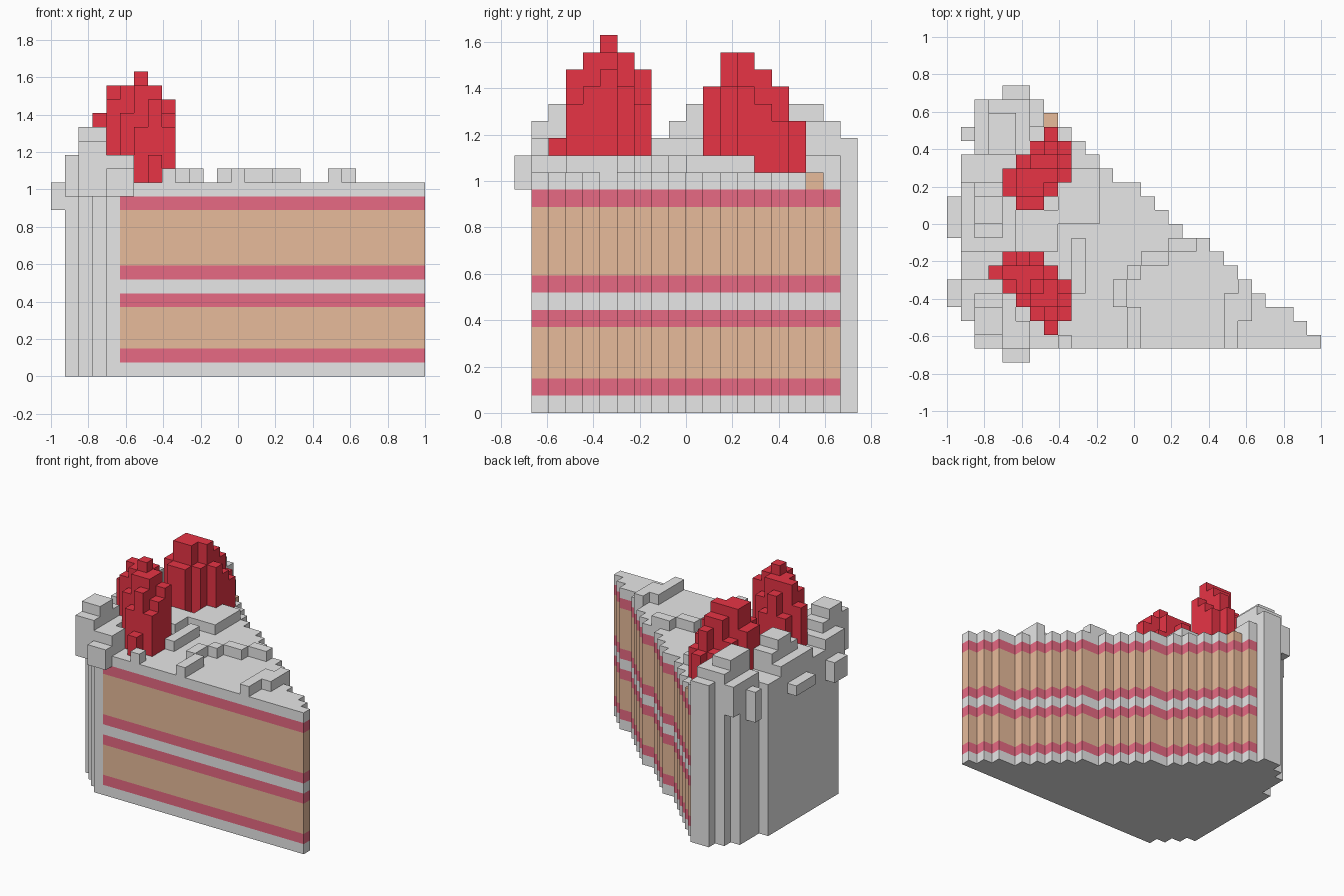
import bpy
import bmesh
from mathutils import Vector

if "Cube" in bpy.data.objects:
    bpy.data.objects.remove(bpy.data.objects["Cube"])

# Block grid: 27 wide, 20 deep, 22 high
S = 2 / 27
ORIGIN = Vector((-1, -10 * S, 0))


def material(name, rgb):
    m = bpy.data.materials.new(name)
    m.use_nodes = True
    m.diffuse_color = (*rgb, 1)
    m.node_tree.nodes["Principled BSDF"].inputs["Base Color"].default_value = (*rgb, 1)
    return m


cream = material("cream white", (1, 1, 1))
sponge = material("sponge tan", (1, .62, .41))
jam = material("jam pink", (1, .177, .285))
berry = material("berry red", (1, .043, .075))

cells = {}   # block position -> part name
parts = {}   # part name -> material


def fill(part, mat, xs, ys, zs):
    """Fill an inclusive range of blocks with a part."""
    parts[part] = mat
    for x in range(xs[0], xs[1] + 1):
        for y in range(ys[0], ys[1] + 1):
            for z in range(zs[0], zs[1] + 1):
                cells[x, y, z] = part


# Layered wedge: (name, material, first level, last level)
layers = [("bottom_cream", cream, 0, 0), ("lower_jam", jam, 1, 1),
          ("lower_sponge", sponge, 2, 4), ("lower_jam_top", jam, 5, 5),
          ("middle_cream", cream, 6, 6), ("upper_jam", jam, 7, 7),
          ("upper_sponge", sponge, 8, 11), ("upper_jam_top", jam, 12, 12),
          ("top_cream", cream, 13, 13)]
depth = [18, 18, 17, 16, 15, 14, 13, 12, 12, 11, 10, 9, 8, 8, 7, 6, 5, 4, 3, 3, 2, 1]
for name, mat, low, high in layers:
    for step, back in enumerate(depth):
        fill(name, mat, (step + 5, step + 5), (1, back), (low, high))
fill("upper_sponge", sponge, (7, 7), (17, 17), (13, 13))

# Rounded frosting wall on the wide end
for y in range(1, 20):
    start = max(1, 5 - y, 2 if y > 14 else 1, y - 15)
    fill("frosting_wall", cream, (start, 4), (y, y), (0, 14 if y < 19 else 15))
fill("frosting_wall", cream, (5, 5), (19, 19), (0, 15))

# Piped frosting mounds: (x range, y range, z range)
for box in [((2, 4), (1, 5), (13, 15)), ((2, 3), (1, 4), (16, 16)), ((2, 3), (2, 3), (17, 17)),
            ((1, 1), (3, 5), (13, 15)), ((4, 5), (0, 0), (13, 14)), ((5, 5), (1, 2), (14, 15)),
            ((0, 0), (4, 5), (12, 13)), ((0, 0), (9, 11), (13, 13)),
            ((1, 4), (8, 12), (14, 15)), ((2, 3), (9, 12), (16, 16)), ((2, 3), (10, 11), (17, 17)),
            ((2, 5), (15, 18), (14, 15)), ((3, 5), (15, 18), (16, 16)), ((3, 4), (15, 17), (17, 17)),
            ((1, 1), (16, 16), (12, 14)), ((2, 2), (17, 18), (13, 14)), ((6, 6), (17, 18), (14, 14))]:
    fill("frosting_mounds", cream, *box)

# Low icing drips lying on top
for xs, ys in [((5, 7), (8, 10)), ((8, 10), (10, 13)), ((8, 8), (1, 1)), ((9, 9), (5, 8)),
               ((13, 13), (1, 3)), ((12, 12), (4, 5)), ((13, 13), (6, 6)), ((14, 15), (7, 7)),
               ((16, 17), (8, 8)), ((20, 20), (1, 4)), ((21, 21), (3, 5))]:
    fill("icing_drips", cream, xs, ys, (14, 14))

# Berries: rows of (first x, last x, top level), front to back
rows_front = [(7, 7, 15), (6, 8, 19), (5, 8, 20), (4, 8, 21), (3, 7, 20), (4, 6, 19)]
rows_back = [(5, 6, 18), (4, 7, 20), (4, 8, 20), (5, 8, 19), (6, 8, 18), (7, 7, 16)]
for name, first_y, rows in [("front_berry", 2, rows_front), ("back_berry", 11, rows_back)]:
    for y, (a, b, top) in enumerate(rows, first_y):
        for x in range(a, b + 1):
            edge = min(x - a, b - x)
            drop = 0 if b - a < 2 else max(0, 2 - edge * 2)
            if top == 21 and edge == 1:
                drop = 1
            fill(name, berry, (x, x), (y, y), (14, top - drop))

# Turn each part into a mesh of its exposed block faces
AXES = [Vector(v) for v in ((1, 0, 0), (0, 1, 0), (0, 0, 1))]
for part, mat in parts.items():
    bm = bmesh.new()
    for cell in [c for c, owner in cells.items() if owner == part]:
        centre = Vector(cell) + Vector((.5, .5, .5))
        for n in range(3):
            for sign in (-1, 1):
                normal = AXES[n] * sign
                if tuple(int(v) for v in Vector(cell) + normal) in cells:
                    continue
                u = AXES[(n + 1) % 3] * sign
                v = AXES[(n + 2) % 3]
                corners = [centre + (normal + u * p + v * q) / 2
                           for p, q in ((-1, -1), (1, -1), (1, 1), (-1, 1))]
                bm.faces.new([bm.verts.new(ORIGIN + c * S) for c in corners])
    bmesh.ops.remove_doubles(bm, verts=bm.verts[:], dist=S / 100)
    mesh = bpy.data.meshes.new(part)
    bm.to_mesh(mesh)
    bm.free()
    mesh.materials.append(mat)
    bpy.context.collection.objects.link(bpy.data.objects.new(part, mesh))
